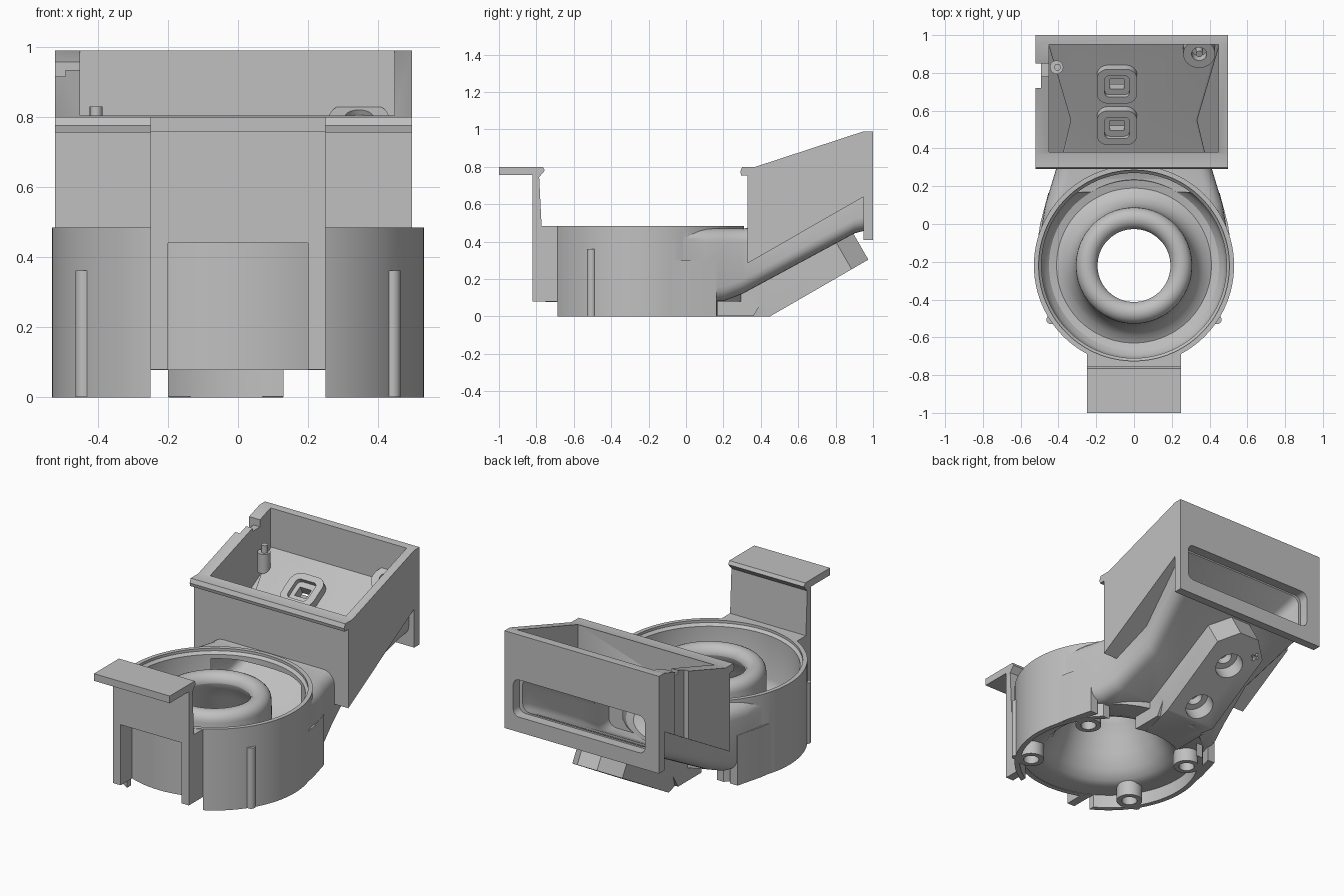
import bpy, bmesh, math
from mathutils import Matrix

cube = bpy.data.objects.get("Cube")
if cube:
    bpy.data.objects.remove(cube, do_unlink=True)

grey = bpy.data.materials.new("plain_grey")
grey.use_nodes = True
grey.diffuse_color = (0.53, 0.53, 0.53, 1)
grey.node_tree.nodes["Principled BSDF"].inputs["Base Color"].default_value = (0.53, 0.53, 0.53, 1)

CY = -0.22  # cup axis


def make(name, bm, matrix=None):
    bmesh.ops.recalc_face_normals(bm, faces=bm.faces)
    mesh = bpy.data.meshes.new(name)
    bm.to_mesh(mesh)
    bm.free()
    if matrix:
        mesh.transform(matrix)
    mesh.materials.append(grey)
    ob = bpy.data.objects.new(name, mesh)
    bpy.context.collection.objects.link(ob)
    return ob


def skin(name, rings, closed=False, matrix=None):
    """Join rings of points with quads; cap the ends unless closed."""
    bm = bmesh.new()
    vs = [[bm.verts.new(p) for p in ring] for ring in rings]
    n = len(vs[0])
    pairs = list(zip(vs, vs[1:])) + ([(vs[-1], vs[0])] if closed else [])
    for a, b in pairs:
        for i in range(n):
            j = (i + 1) % n
            bm.faces.new((a[i], a[j], b[j], b[i]))
    if not closed:
        bm.faces.new(vs[0])
        bm.faces.new(vs[-1])
    return make(name, bm, matrix)


def prism(name, pts, axis, a, b, matrix=None):
    put = {"x": lambda u, v, t: (t, u, v),
           "y": lambda u, v, t: (u, t, v),
           "z": lambda u, v, t: (u, v, t)}[axis]
    return skin(name, [[put(u, v, t) for u, v in pts] for t in (a, b)], matrix=matrix)


def rounded(u0, u1, v0, v1, r, steps=5):
    pts = []
    corners = [(u1 - r, v1 - r), (u0 + r, v1 - r), (u0 + r, v0 + r), (u1 - r, v0 + r)]
    for k, (u, v) in enumerate(corners):
        for i in range(steps + 1):
            a = math.pi / 2 * (k + i / steps)
            pts.append((u + r * math.cos(a), v + r * math.sin(a)))
    return pts


def circle(x, y, r, n=32):
    return [(x + r * math.cos(math.tau * i / n), y + r * math.sin(math.tau * i / n)) for i in range(n)]


def box(name, x0, x1, y0, y1, z0, z1, matrix=None):
    return prism(name, [(x0, y0), (x1, y0), (x1, y1), (x0, y1)], "z", z0, z1, matrix)


def lathe(name, profile, n=96):
    """Turn a closed profile of (radius, z) around the cup axis."""
    rings = []
    for i in range(n):
        a = math.tau * (i + 0.5) / n
        rings.append([(r * math.cos(a), CY + r * math.sin(a), z) for r, z in profile])
    return skin(name, rings, closed=True)


def duct(name, stations, r):
    return skin(name, [[(u, y, v) for u, v in rounded(-w, w, z0, z1, r)]
                       for y, w, z0, z1 in stations])


def combine(target, tool, op):
    mod = target.modifiers.new("join", "BOOLEAN")
    mod.operation, mod.solver, mod.object = op, "EXACT", tool
    bpy.context.view_layer.objects.active = target
    bpy.ops.object.modifier_apply(modifier=mod.name)
    bpy.data.objects.remove(tool, do_unlink=True)


# round cup, with the skirt left open at the front and back
body = prism("fan_housing", circle(0, CY, 0.53, 96), "z", 0, 0.485)


def add(tool):
    combine(body, tool, "UNION")


def cut(tool):
    combine(body, tool, "DIFFERENCE")


cut(box("back_gap", -0.7, 0.7, 0.165, 0.7, -0.1, 0.08))
cut(box("front_gap", -0.25, 0.25, -0.9, -0.5, -0.1, 0.078))

# sloping duct, straight skirt sides and hopper box
add(duct("duct_outer", [(-0.05, 0.495, 0.082, 0.47), (0.1, 0.47, 0.082, 0.47),
                        (0.2, 0.44, 0.082, 0.47), (0.3, 0.41, 0.12, 0.47),
                        (0.55, 0.37, 0.255, 0.5), (0.9, 0.455, 0.444, 0.7),
                        (0.97, 0.465, 0.463, 0.72)], 0.075))
for s in (-1, 1):
    side = [(0.512, -0.1), (0.497, 0.0), (0.454, 0.163), (0.405, 0.163), (0.455, 0.0), (0.47, -0.1)]
    add(prism("skirt_side", [(s * x, y) for x, y in side], "z", 0.001, 0.3))
add(prism("hopper", [(0.33, 0.285), (0.33, 0.755), (0.295, 0.755), (0.29, 0.775), (0.3, 0.8),
                     (0.37, 0.8), (0.95, 0.99), (1.0, 0.99), (1.0, 0.41), (0.95, 0.41),
                     (0.95, 0.64)], "x", -0.522, 0.497))

# hooked front bracket on two side ribs
add(prism("hook", [(-0.82, 0.44), (-0.82, 0.757), (-1.0, 0.757), (-1.0, 0.8), (-0.765, 0.8),
                   (-0.755, 0.78), (-0.785, 0.745), (-0.772, 0.483), (-0.6, 0.483),
                   (-0.6, 0.44)], "x", -0.25, 0.25))
for s in (-1, 1):
    add(box("bracket_rib", s * 0.2, s * 0.25, -0.82, -0.6, 0.079, 0.46))
    add(prism("cup_rib", circle(s * 0.44, -0.506, 0.024, 16), "z", 0.001, 0.362))

# channel around the rolled inlet, then the hollow beneath it
lip = [(0.25 + 0.058 * math.cos(a), 0.415 + 0.058 * math.sin(a))
       for a in (math.pi * i / 10 for i in range(11))]
cut(lathe("channel", [(0.505, 0.6), (0.505, 0.47), (0.49, 0.455), (0.49, 0.2), (0.475, 0.16),
                      (0.45, 0.135), (0.41, 0.125), (0.37, 0.145), (0.33, 0.2),
                      (0.31, 0.28)] + lip + [(0.192, 0.6)]))
cut(lathe("underside", [(0.02, -0.1), (0.5, -0.1), (0.5, 0.08), (0.4, 0.08), (0.36, 0.095),
                        (0.32, 0.14), (0.28, 0.22), (0.25, 0.31), (0.215, 0.38),
                        (0.193, 0.42), (0.193, 0.7), (0.02, 0.7)]))
cut(prism("inlet_core", circle(0, CY, 0.1), "z", -0.2, 0.8))

# hollow the hopper, lay the sloping duct roof in it, then hollow the duct
cut(prism("hopper_space", [(0.38, 0.36), (0.38, 1.2), (0.95, 1.2), (0.95, 0.685)],
          "x", -0.45, 0.447))
add(duct("duct_roof", [(0.36, 0.38, 0.3, 0.416), (0.55, 0.335, 0.34, 0.526),
                       (0.96, 0.456, 0.6, 0.763)], 0.012))
cut(duct("duct_space", [(0.17, 0.39, 0.135, 0.43), (0.24, 0.385, 0.14, 0.43),
                        (0.33, 0.355, 0.185, 0.4), (0.38, 0.345, 0.212, 0.387),
                        (0.55, 0.305, 0.305, 0.486), (0.9, 0.41, 0.492, 0.69),
                        (0.949, 0.42, 0.512, 0.717)], 0.05))
cut(prism("window", rounded(-0.43, 0.44, 0.5, 0.722, 0.04), "y", 0.942, 1.1))
cut(box("side_notch", -0.6, -0.492, 0.72, 0.85, 0.2, 1.2))
cut(box("top_notch", -0.6, -0.43, 0.78, 0.85, 0.915, 1.2))

# tilted socket block under the duct, with a foot that follows the cup
tilt = Matrix.Translation((-0.035, 0.7125, 0.1525)) @ Matrix.Rotation(math.radians(30), 4, "X")
outline = [(-0.06, 0.303), (0.07, 0.303), (0.165, 0.2), (0.165, -0.3),
           (0.1, -0.55), (-0.1, -0.55), (-0.165, -0.3), (-0.165, 0.2)]
block = prism("socket_block", outline, "z", 0, 0.185, tilt)
combine(block, prism("block_foot", [(0.1, 0.002), (0.36, 0.002), (0.5, 0.23), (0.3, 0.13),
                                    (0.1, 0.1)], "x", -0.2, 0.13), "UNION")
combine(block, box("ground_trim", -1, 1, -1, 1, -1, 0), "DIFFERENCE")
combine(block, prism("bowl_trim", circle(0, CY, 0.41, 96), "z", -1, 1), "DIFFERENCE")
add(block)

# raised pads with slots on the duct roof
for v in (0.024, 0.278):
    u = -0.055
    add(prism("pad", rounded(u - 0.107, u + 0.107, v - 0.105, v + 0.105, 0.06), "z", 0.385, 0.45, tilt))
    cut(prism("recess", rounded(u - 0.065, u + 0.065, v - 0.065, v + 0.065, 0.025), "z", 0.425, 0.6, tilt))
    cut(box("slot", u - 0.038, u + 0.038, v - 0.03, v + 0.03, 0.33, 0.6, tilt))

# round sockets and cross recesses in the block
for v in (-0.21, 0.09):
    cut(prism("socket", circle(0, v, 0.08), "z", -0.1, 0.09, tilt))
    cut(prism("socket_core", circle(0, v, 0.045), "z", -0.1, 0.14, tilt))
for u, v in ((-0.06, -0.36), (-0.11, 0.2)):
    for w, h in ((0.025, 0.007), (0.007, 0.025)):
        cut(box("cross_recess", u - w, u + w, v - h, v + h, -0.1, 0.03, tilt))

# four tubular screw bosses under the cup
for sx in (-1, 1):
    for sy in (-1, 1):
        x, y = sx * 0.36, CY + sy * 0.25
        boss = prism("foot_boss", circle(x, y, 0.072), "z", 0.0, 0.09)
        combine(boss, prism("bore", circle(x, y, 0.043), "z", -0.1, 0.075), "DIFFERENCE")

# locating pin and corner screw boss inside the hopper
prism("pin_base", circle(-0.41, 0.83, 0.036, 24), "z", 0.67, 0.785)
prism("pin_tip", circle(-0.405, 0.83, 0.018, 16), "z", 0.78, 0.83)
lean = Matrix.Translation((0.345, 0.9, 0.8)) @ Matrix.Rotation(math.radians(30), 4, "X")
corner = prism("corner_boss", circle(0, 0, 0.085), "z", -0.07, 0, lean)
combine(corner, prism("corner_bore", circle(0, 0, 0.04), "z", -0.05, 0.1, lean), "DIFFERENCE")
combine(corner, box("corner_trim", -1, 1, 0.97, 2, 0, 2), "DIFFERENCE")
prism("corner_pin", circle(0, 0, 0.018, 16), "z", -0.06, 0, lean)

# smooth the curves and keep hard edges
bpy.ops.object.select_all(action="DESELECT")
for ob in bpy.context.scene.objects:
    if ob.type == "MESH" and grey.name in ob.data.materials:
        ob.select_set(True)
        bpy.context.view_layer.objects.active = ob
bpy.ops.object.shade_smooth_by_angle(angle=math.radians(30))
